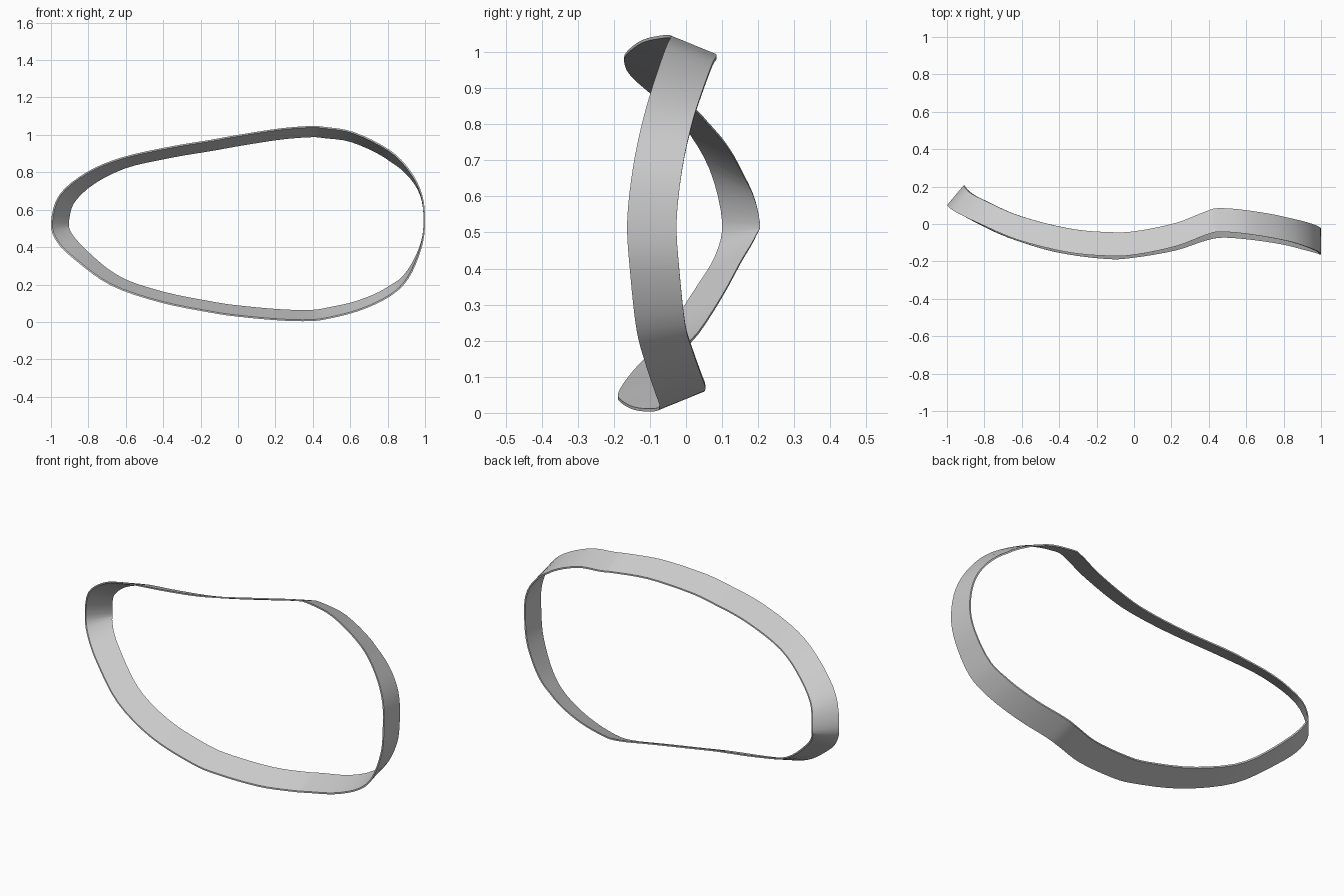
import bpy, bmesh, math
from mathutils import Vector

cube = bpy.data.objects.get("Cube")
if cube:
    bpy.data.objects.remove(cube)

WIDTH, THICK, STEPS = 0.137, 0.008, 4

# Front edge of the band, from the left tip over the top and back underneath
PATH = [Vector(p) for p in (
    (-1, .10, .53), (-.955, .065, .68), (-.81, -.005, .80), (-.62, -.085, .88),
    (-.36, -.15, .938), (-.15, -.17, .973), (0, -.165, 1.0), (.22, -.12, 1.034),
    (.38, -.06, 1.047), (.46, -.042, 1.043), (.62, -.055, 1.015), (.81, -.088, .92),
    (.92, -.12, .81), (.985, -.147, .68), (1, -.163, .53), (.98, -.155, .39),
    (.91, -.137, .23), (.81, -.112, .135), (.65, -.087, .06), (.48, -.073, .016),
    (.38, -.09, .004), (.22, -.142, .008), (0, -.18, .028), (-.15, -.187, .05),
    (-.42, -.15, .105), (-.68, -.07, .195), (-.87, .02, .33), (-.97, .08, .43))]

# How far the back edge leans inward, by x
INSET = [(-1, .088), (-.85, .07), (-.6, .052), (.5, .052), (.85, .04), (1, 0)]


def inset_at(x):
    x = max(-1, min(1, x))
    for (x0, v0), (x1, v1) in zip(INSET, INSET[1:]):
        if x <= x1:
            return v0 + (v1 - v0) * (x - x0) / (x1 - x0)
    return 0


def spline(points, steps):
    """Closed smooth curve through the points."""
    out, n = [], len(points)
    for i in range(n):
        a, b, c, d = (points[(i + k) % n] for k in (-1, 0, 1, 2))
        for s in range(steps):
            t = s / steps
            out.append(b + (c - a) * t / 2 + (2 * a - 5 * b + 4 * c - d) * t**2 / 2
                       + (3 * b - a - 3 * c + d) * t**3 / 2)
    return out


# Sweep a thin slanted section along the edge
edge = spline(PATH, STEPS)
n = len(edge)
bm = bmesh.new()
rings = []
for i, p in enumerate(edge):
    t = edge[(i + 1) % n] - edge[i - 1]
    inward = Vector((t.z, 0, -t.x)).normalized()
    lean = inset_at(p.x)
    depth = math.sqrt(WIDTH**2 - lean**2)
    back = p + inward * lean + Vector((0, depth, 0))
    wall = inward * THICK
    rings.append([bm.verts.new(v) for v in (p, back, back + wall, p + wall)])
for i in range(n):
    a, b = rings[i], rings[(i + 1) % n]
    for k in range(4):
        m = (k + 1) % 4
        bm.faces.new((a[k], a[m], b[m], b[k]))
bmesh.ops.recalc_face_normals(bm, faces=bm.faces)
mesh = bpy.data.meshes.new("band")
bm.to_mesh(mesh)
bm.free()
band = bpy.data.objects.new("band", mesh)
bpy.context.collection.objects.link(band)

# Plain grey finish
grey = bpy.data.materials.new("light grey")
grey.use_nodes = True
colour = (.6, .6, .6, 1)
grey.diffuse_color = colour
grey.node_tree.nodes["Principled BSDF"].inputs["Base Color"].default_value = colour
mesh.materials.append(grey)

bpy.context.view_layer.objects.active = band
band.select_set(True)
bpy.ops.object.shade_smooth_by_angle(angle=math.radians(35))
